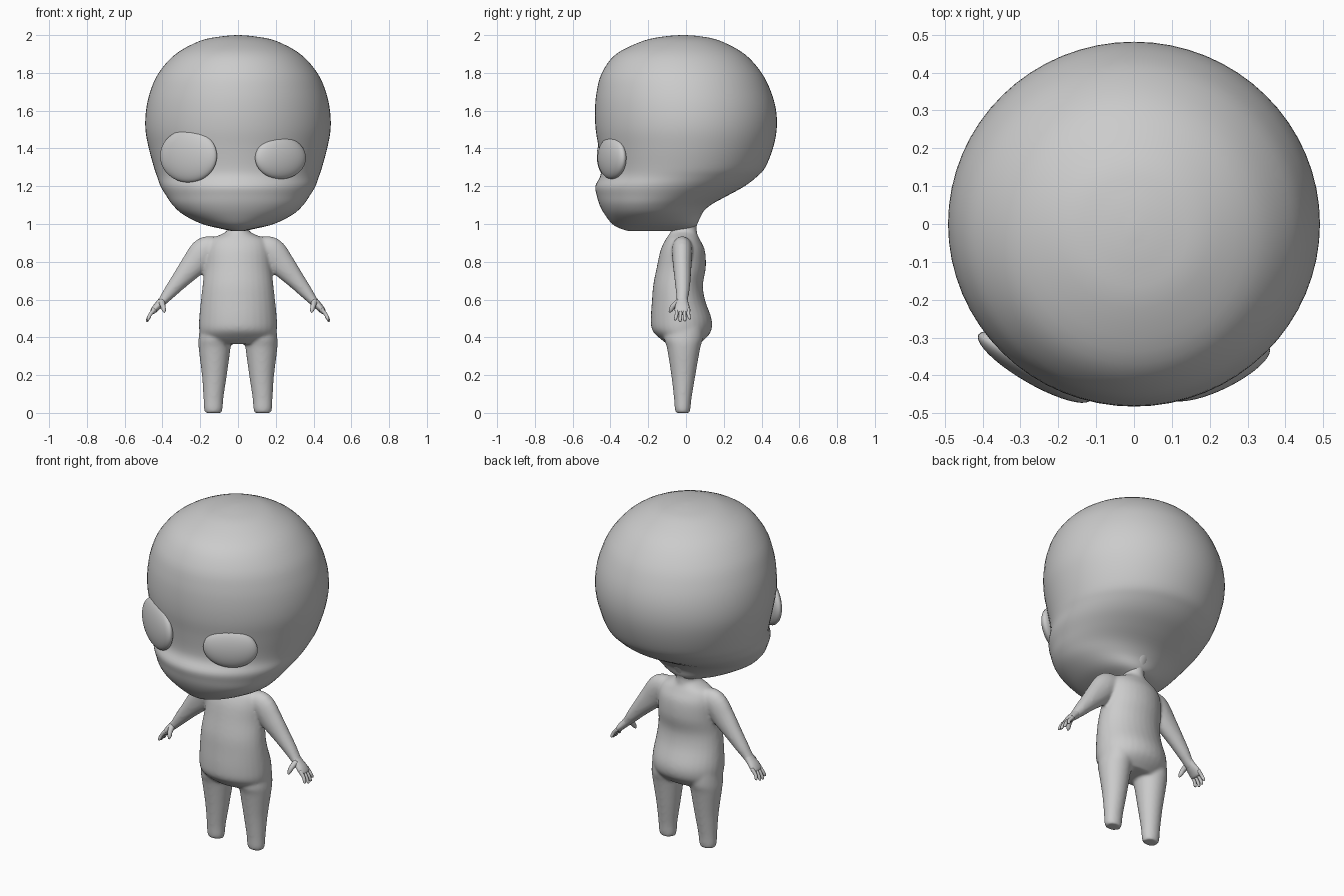
import bpy, bmesh, math
from mathutils import Vector, Matrix

cube = bpy.data.objects.get("Cube")
if cube:
    bpy.data.objects.remove(cube, do_unlink=True)

clay = bpy.data.materials.new("grey clay")
clay.use_nodes = True
GREY = (0.6, 0.6, 0.6, 1)
clay.diffuse_color = GREY
clay.node_tree.nodes["Principled BSDF"].inputs["Base Color"].default_value = GREY


def refine(rows, steps):
    """Smooth spline through rows of numbers."""
    out = []
    for i in range(len(rows) - 1):
        a, b, c, d = (rows[max(0, min(len(rows) - 1, i + k))] for k in (-1, 0, 1, 2))
        for s in range(steps):
            t = s / steps
            out.append([q + t / 2 * (r - p + t * (2 * p - 5 * q + 4 * r - w + t * (3 * (q - r) + w - p)))
                        for p, q, r, w in zip(a, b, c, d)])
    return out + [list(rows[-1])]


def skin(bm, loops):
    """Bridge closed loops of points and cap both ends."""
    rings = [[bm.verts.new(p) for p in loop] for loop in loops]
    n = len(rings[0])
    for lo, hi in zip(rings, rings[1:]):
        for k in range(n):
            bm.faces.new((lo[k], lo[(k + 1) % n], hi[(k + 1) % n], hi[k]))
    bm.faces.new(rings[0])
    bm.faces.new(rings[-1])


def circle(n):
    return [(math.cos(2 * math.pi * k / n), math.sin(2 * math.pi * k / n)) for k in range(n)]


def stack(bm, rows, steps=4, n=32):
    """Level sections: height, centre x, half width, front y, back y."""
    skin(bm, [[(cx + w * c, (f + b) / 2 + (b - f) / 2 * s, z) for c, s in circle(n)]
              for z, cx, w, f, b in refine(rows, steps)])


def tube(bm, rows, side, steps=4, n=16):
    """Limb sections: x, y, z, radius along y, radius across."""
    rows = refine(rows, steps)
    pts = [Vector((side * r[0], r[1], r[2])) for r in rows]
    loops = []
    for i, r in enumerate(rows):
        d = (pts[min(i + 1, len(pts) - 1)] - pts[max(i - 1, 0)]).normalized()
        v = (Vector((0, 1, 0)) - d * d.y).normalized()
        u = d.cross(v)
        loops.append([pts[i] + v * r[3] * c + u * r[4] * s for c, s in circle(n)])
    skin(bm, loops)


def finish(name, bm):
    bmesh.ops.recalc_face_normals(bm, faces=bm.faces)
    mesh = bpy.data.meshes.new(name)
    bm.to_mesh(mesh)
    bm.free()
    for p in mesh.polygons:
        p.use_smooth = True
    mesh.materials.append(clay)
    obj = bpy.data.objects.new(name, mesh)
    bpy.context.collection.objects.link(obj)
    return obj


# Head: round skull, slight brow hollow, muzzle and receding jaw
bm = bmesh.new()
stack(bm, [
    (0.962, 0, .03, -.30, -.02), (0.975, 0, .09, -.345, .03), (1.0, 0, .19, -.39, .06),
    (1.05, 0, .29, -.43, .08), (1.1, 0, .345, -.457, .13), (1.15, 0, .38, -.472, .22),
    (1.2, 0, .41, -.48, .31), (1.25, 0, .428, -.455, .375), (1.3, 0, .445, -.45, .42),
    (1.4, 0, .472, -.462, .46), (1.5, 0, .49, -.478, .48), (1.6, 0, .487, -.482, .477),
    (1.7, 0, .465, -.473, .45), (1.8, 0, .42, -.445, .40), (1.9, 0, .33, -.37, .31),
    (1.97, 0, .2, -.225, .18), (1.993, 0, .09, -.115, .08), (2.0, 0, .01, -.03, 0)], n=64)
finish("head", bm)

# Eyes: shallow lenses set against the face
for name, centre, size, turn in (("left_eye", (.225, -.392, 1.35), (.148, .045, .112), 26),
                                 ("right_eye", (-.262, -.378, 1.36), (.172, .045, .14), -30)):
    bm = bmesh.new()
    bmesh.ops.create_uvsphere(bm, u_segments=40, v_segments=24, radius=1)
    bm.transform(Matrix.Translation(centre) @ Matrix.Rotation(math.radians(turn), 4, "Z")
                 @ Matrix.Diagonal((*size, 1)))
    finish(name, bm)

# Body: torso with neck, legs and arms blended into one skin
bm = bmesh.new()
stack(bm, [
    (1.08, 0, .08, -.08, .1), (1.0, 0, .058, -.075, .06), (.965, 0, .058, -.08, .058),
    (.945, 0, .09, -.09, .06), (.915, 0, .15, -.11, .075), (.86, 0, .172, -.135, .1),
    (.77, 0, .178, -.155, .105), (.68, 0, .187, -.173, .09), (.6, 0, .196, -.18, .1),
    (.5, 0, .206, -.186, .135), (.44, 0, .206, -.18, .135), (.4, 0, .195, -.145, .11),
    (.365, 0, .15, -.1, .07)])
for side in (-1, 1):
    stack(bm, [
        (.5, side * .115, .08, -.1, .09), (.4, side * .122, .086, -.115, .09),
        (.34, side * .124, .084, -.1, .075), (.2, side * .125, .066, -.078, .05),
        (.08, side * .13, .053, -.064, .03), (.025, side * .131, .05, -.06, .024),
        (.0, side * .131, .044, -.055, .02)])
    tube(bm, [
        (.1, -.02, .88, .05, .05), (.17, -.02, .86, .055, .075), (.235, -.02, .785, .05, .068),
        (.305, -.018, .705, .043, .049), (.36, -.018, .64, .036, .036),
        (.395, -.02, .597, .031, .026), (.425, -.02, .565, .034, .02)], side)
body = finish("body", bm)
remesh = body.modifiers.new("blend", "REMESH")
remesh.mode = "VOXEL"
remesh.voxel_size = .008
remesh.use_smooth_shade = True
smooth = body.modifiers.new("soften", "SMOOTH")
smooth.factor = .5
smooth.iterations = 10

# Hands: flat palm, four fingers and a hanging thumb
for side, name in ((-1, "right_hand"), (1, "left_hand")):
    bm = bmesh.new()
    tube(bm, [(.385, -.02, .61, .028, .024), (.41, -.02, .582, .033, .022),
              (.435, -.02, .556, .04, .019), (.452, -.02, .535, .038, .014),
              (.458, -.02, .528, .025, .006)], side)
    for k in range(4):
        y = -.05 + .021 * k
        reach = (.9, 1.05, 1, .8)[k]
        tip = (.45 + .032 * reach, y + .004 * (k - 1.5), .535 - .05 * reach)
        tube(bm, [(.44, y, .55, .01, .011), (.464, y, .522, .0095, .01),
                  (tip[0] - .003, tip[1], tip[2] + .007, .008, .008), (*tip, .003, .003)],
             side, n=10)
    tube(bm, [(.405, -.035, .59, .018, .018), (.398, -.066, .567, .014, .014),
              (.392, -.08, .545, .011, .011), (.39, -.088, .532, .004, .004)], side, n=10)
    finish(name, bm)
